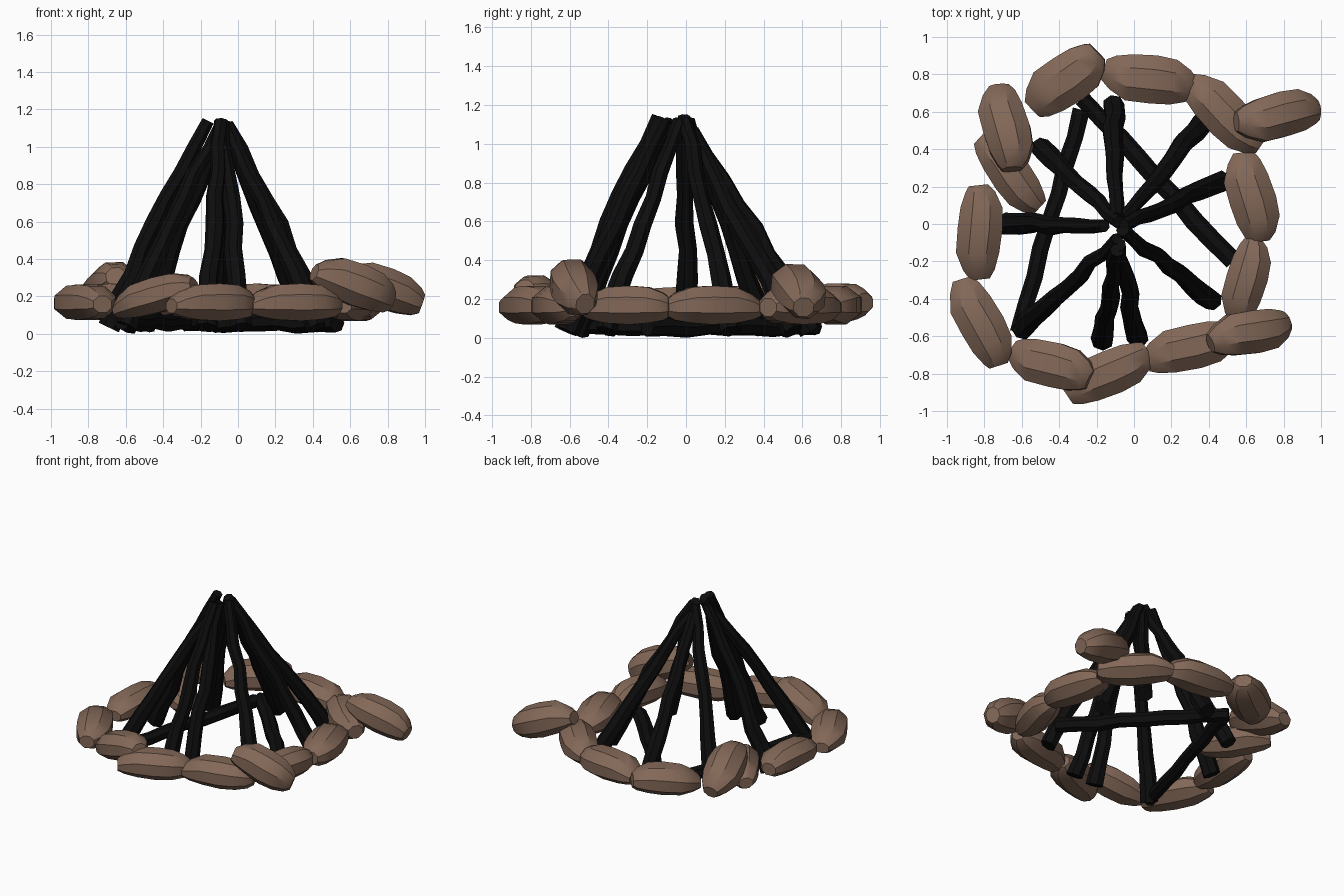
import bpy, bmesh, math, random
from mathutils import Vector, Matrix

if "Cube" in bpy.data.objects:
    bpy.data.objects.remove(bpy.data.objects["Cube"])

random.seed(4)

def material(name, rgb):
    m = bpy.data.materials.new(name)
    m.diffuse_color = (*rgb, 1)
    m.use_nodes = True
    m.node_tree.nodes["Principled BSDF"].inputs["Base Color"].default_value = m.diffuse_color
    return m

STONE = material("brown stone", (0.225, 0.137, 0.096))
CHAR = material("charred wood", (0.004, 0.004, 0.004))

def finish(bm, name, mat, angle):
    bmesh.ops.recalc_face_normals(bm, faces=bm.faces)
    me = bpy.data.meshes.new(name)
    bm.to_mesh(me)
    bm.free()
    me.materials.append(mat)
    for p in me.polygons:
        p.use_smooth = True
    me.set_sharp_from_angle(angle=math.radians(angle))
    ob = bpy.data.objects.new(name, me)
    bpy.context.collection.objects.link(ob)
    return ob

def loft(bm, rings):
    """Skin a list of point rings and cap both ends."""
    vs = [[bm.verts.new(p) for p in r] for r in rings]
    n = len(vs[0])
    for a, b in zip(vs, vs[1:]):
        for i in range(n):
            bm.faces.new((a[i], a[(i + 1) % n], b[(i + 1) % n], b[i]))
    bm.faces.new(vs[0])
    bm.faces.new(vs[-1])

# (position along length, width scale, height scale, side shift, vertical shift)
STONE_PROFILE = [(-0.50, 0.42, 0.38, 0.12, -0.10), (-0.40, 0.70, 0.66, 0.07, -0.05),
                 (-0.22, 0.96, 0.93, 0, 0), (0.05, 1.0, 1.0, 0, 0),
                 (0.27, 0.93, 0.92, -0.02, 0), (0.43, 0.66, 0.70, -0.08, -0.04),
                 (0.50, 0.42, 0.46, -0.14, -0.06)]

def stone(i, x, y, z, length, width, height, yaw, pitch):
    bm = bmesh.new()
    rings = []
    flip = random.choice((-1, 1))
    for t, sw, sh, dy, dz in STONE_PROFILE:
        ring = []
        for k in range(8):
            a = 2 * math.pi * (k + 0.5) / 8
            ring.append(Vector((t * length + 0.012 * math.cos(a) * flip,
                                width * (0.54 * sw * math.cos(a) + dy * flip),
                                height * (0.54 * sh * math.sin(a) + dz))))
        rings.append(ring)
    loft(bm, rings)
    ob = finish(bm, f"ring_stone_{i}", STONE, 32)
    ob.matrix_world = (Matrix.Translation((x, y, z))
                       @ Matrix.Rotation(math.radians(yaw), 4, 'Z')
                       @ Matrix.Rotation(math.radians(-pitch), 4, 'Y'))

# Ring of stones: x, y, z, length, width, height, yaw, pitch
for i, s in enumerate([
        (-0.37, 0.765, 0.19, 0.46, 0.27, 0.20, 33, 4),
        (0.08, 0.775, 0.18, 0.49, 0.26, 0.20, -5, 0),
        (0.48, 0.59, 0.18, 0.52, 0.24, 0.20, -47, 0),
        (0.77, 0.58, 0.26, 0.46, 0.24, 0.22, 16, -20),
        (0.63, 0.145, 0.18, 0.48, 0.25, 0.20, -72, 0),
        (0.60, -0.305, 0.18, 0.45, 0.22, 0.20, 73, 0),
        (0.62, -0.58, 0.28, 0.45, 0.23, 0.23, 8, -21),
        (0.30, -0.66, 0.18, 0.50, 0.24, 0.20, 12, 0),
        (-0.14, -0.80, 0.18, 0.49, 0.24, 0.20, 22, 0),
        (-0.445, -0.75, 0.215, 0.46, 0.24, 0.19, -13, 16),
        (-0.82, -0.525, 0.18, 0.50, 0.24, 0.19, -60, 0),
        (-0.825, -0.045, 0.18, 0.50, 0.24, 0.19, 84, 0),
        (-0.665, 0.275, 0.18, 0.49, 0.22, 0.20, -56, 0),
        (-0.685, 0.52, 0.26, 0.47, 0.25, 0.22, -73, 17)]):
    stone(i + 1, *s)

def stick(name, base, top, r0, r1, bow, wob=0.012, n=8):
    """Slightly crooked tapering branch with flat cut ends."""
    base, top = Vector(base), Vector(top)
    d = (top - base).normalized()
    side = d.cross(Vector((0, 0, 1))).normalized()
    up = side.cross(d)
    rings = []
    for k in range(n + 1):
        t = k / n
        c = base.lerp(top, t) + up * bow * math.sin(math.pi * t)
        if 0 < k < n:
            c += side * random.uniform(-wob, wob) + up * random.uniform(-wob, wob)
        r = (r0 + (r1 - r0) * t) * random.uniform(0.93, 1.07)
        rings.append([c + side * r * math.cos(a) + up * r * math.sin(a)
                      for a in (2 * math.pi * (j + 0.5) / 7 for j in range(7))])
    bm = bmesh.new()
    loft(bm, rings)
    finish(bm, name, CHAR, 40)

# Standing sticks leaning together: base xy, top xyz
for i, (bx, by, tx, ty, tz) in enumerate([
        (-0.11, 0.64, -0.09, 0.03, 1.08),
        (0.37, 0.55, -0.07, 0.02, 1.07),
        (0.47, 0.23, -0.06, -0.01, 1.13),
        (0.42, -0.41, -0.06, -0.03, 1.13),
        (0.02, -0.61, -0.08, -0.11, 1.14),
        (-0.17, -0.62, -0.09, -0.14, 1.15),
        (-0.60, -0.56, -0.09, -0.08, 1.13),
        (-0.69, 0.00, -0.16, -0.01, 1.15),
        (-0.50, 0.41, -0.08, 0.01, 1.13)]):
    stick(f"standing_stick_{i + 1}", (bx, by, 0.045), (tx, ty, tz), 0.06, 0.036, 0.015)

# Two sticks lying across the bottom
stick("lying_stick_left", (-0.62, -0.58, 0.075), (-0.28, 0.61, 0.075), 0.042, 0.05, 0, 0.01)
stick("lying_stick_back", (-0.28, 0.67, 0.07), (0.53, -0.20, 0.07), 0.046, 0.055, 0, 0.01)

# Settle everything on the ground
bpy.context.view_layer.update()
low = min((o.matrix_world @ v.co).z for o in bpy.data.objects for v in o.data.vertices)
for o in bpy.data.objects:
    o.location.z -= low
